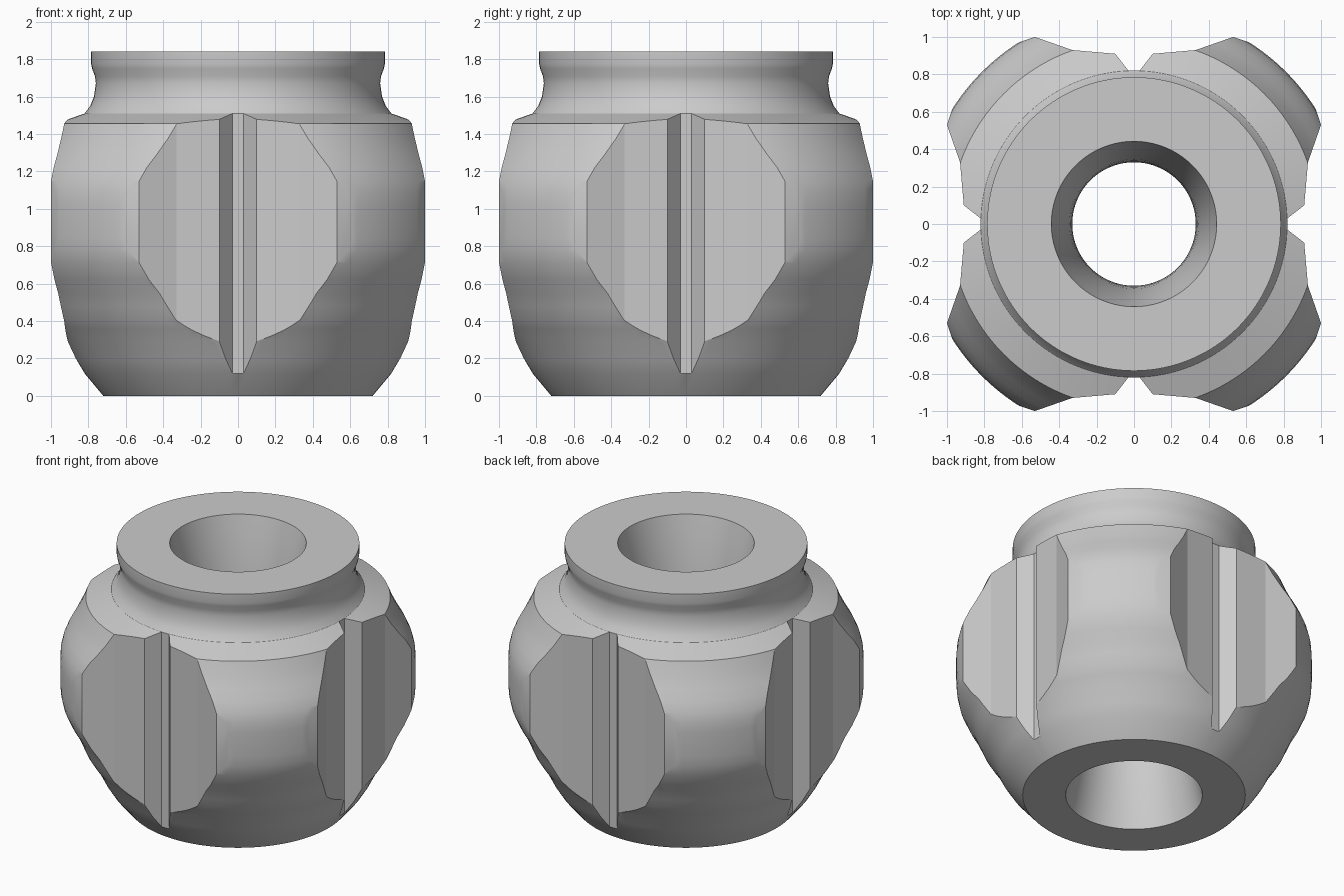
import bpy
import bmesh
import math
from mathutils import Matrix

cube = bpy.data.objects.get("Cube")
if cube:
    bpy.data.objects.remove(cube)

SEGMENTS = 128

grey = bpy.data.materials.new("plain grey")
grey.use_nodes = True
colour = (0.6, 0.6, 0.6, 1)
grey.diffuse_color = colour
grey.node_tree.nodes["Principled BSDF"].inputs["Base Color"].default_value = colour


def add_object(name, bm):
    bmesh.ops.recalc_face_normals(bm, faces=bm.faces)
    mesh = bpy.data.meshes.new(name)
    bm.to_mesh(mesh)
    bm.free()
    mesh.materials.append(grey)
    obj = bpy.data.objects.new(name, mesh)
    bpy.context.collection.objects.link(obj)
    return obj


def lathe(name, profile):
    """Revolve a closed (radius, height) outline about z."""
    bm = bmesh.new()
    rings = []
    for i in range(SEGMENTS):
        a = math.tau * i / SEGMENTS
        rings.append([bm.verts.new((r * math.cos(a), r * math.sin(a), z)) for r, z in profile])
    n = len(profile)
    for i in range(SEGMENTS):
        a, b = rings[i], rings[(i + 1) % SEGMENTS]
        for j in range(n):
            k = (j + 1) % n
            bm.faces.new((a[j], b[j], b[k], a[k]))
    return add_object(name, bm)


# Turned body: swelling belly, shoulder, waisted neck and rim
outer = [(0.72, 0), (0.82, 0.12), (0.87, 0.2), (0.92, 0.3), (0.96, 0.36),
         (0.99, 0.41), (1.02, 0.48), (1.05, 0.55), (1.09, 0.62), (1.13, 0.71),
         (1.145, 0.78), (1.15, 0.85), (1.15, 1.02), (1.145, 1.09), (1.13, 1.15),
         (1.1, 1.22), (1.06, 1.29), (1.02, 1.37), (0.985, 1.455),
         (0.82, 1.51), (0.79, 1.55), (0.77, 1.6), (0.76, 1.67), (0.765, 1.71),
         (0.78, 1.75), (0.785, 1.775), (0.785, 1.84)]

# Through bore, narrowest halfway up
TOP = 1.84
STEPS = 16
bore = []
for i in range(STEPS + 1):
    t = 1 - 2 * i / STEPS
    bore.append((0.33 + 0.112 * t * t, TOP * (1 + t) / 2))
body = lathe("turned_body", outer + bore)

# Cutter for the flats and centre slots on the four sides
half = [(0.03, 0.82), (0.1, 0.91), (0.33, 0.93), (0.53, 1.0), (0.63, 0.967), (0.66, 1.3)]
section = half + [(-x, y) for x, y in reversed(half)]
bm = bmesh.new()
for side in range(4):
    turn = Matrix.Rotation(side * math.pi / 2, 3, 'Z')
    face = bm.faces.new([bm.verts.new(turn @ Matrix.Identity(3) @
                         bm.verts.new((x, y, -0.1)).co) for x, y in section])
    part = bmesh.ops.extrude_face_region(bm, geom=[face])
    moved = [v for v in part["geom"] if isinstance(v, bmesh.types.BMVert)]
    bmesh.ops.translate(bm, verts=moved, vec=(0, 0, 1.9))
bmesh.ops.delete(bm, geom=[v for v in bm.verts if not v.link_faces], context='VERTS')
cutter = add_object("side_slot_cutter", bm)
cutter.hide_render = True

cut = body.modifiers.new("side slots", 'BOOLEAN')
cut.operation = 'DIFFERENCE'
cut.solver = 'EXACT'
cut.object = cutter
bpy.context.view_layer.objects.active = body
body.select_set(True)
cutter.select_set(False)
bpy.ops.object.modifier_apply(modifier=cut.name)
bpy.data.objects.remove(cutter)

# Smooth turned surfaces, flat milled walls
bpy.ops.object.shade_smooth_by_angle(angle=math.radians(22))
for poly in body.data.polygons:
    c = poly.center
    milled = 0.8 < math.hypot(c.x, c.y) < 1.12 and c.z < 1.6
    if milled and abs(poly.normal.z) < 0.01:
        poly.use_smooth = False
